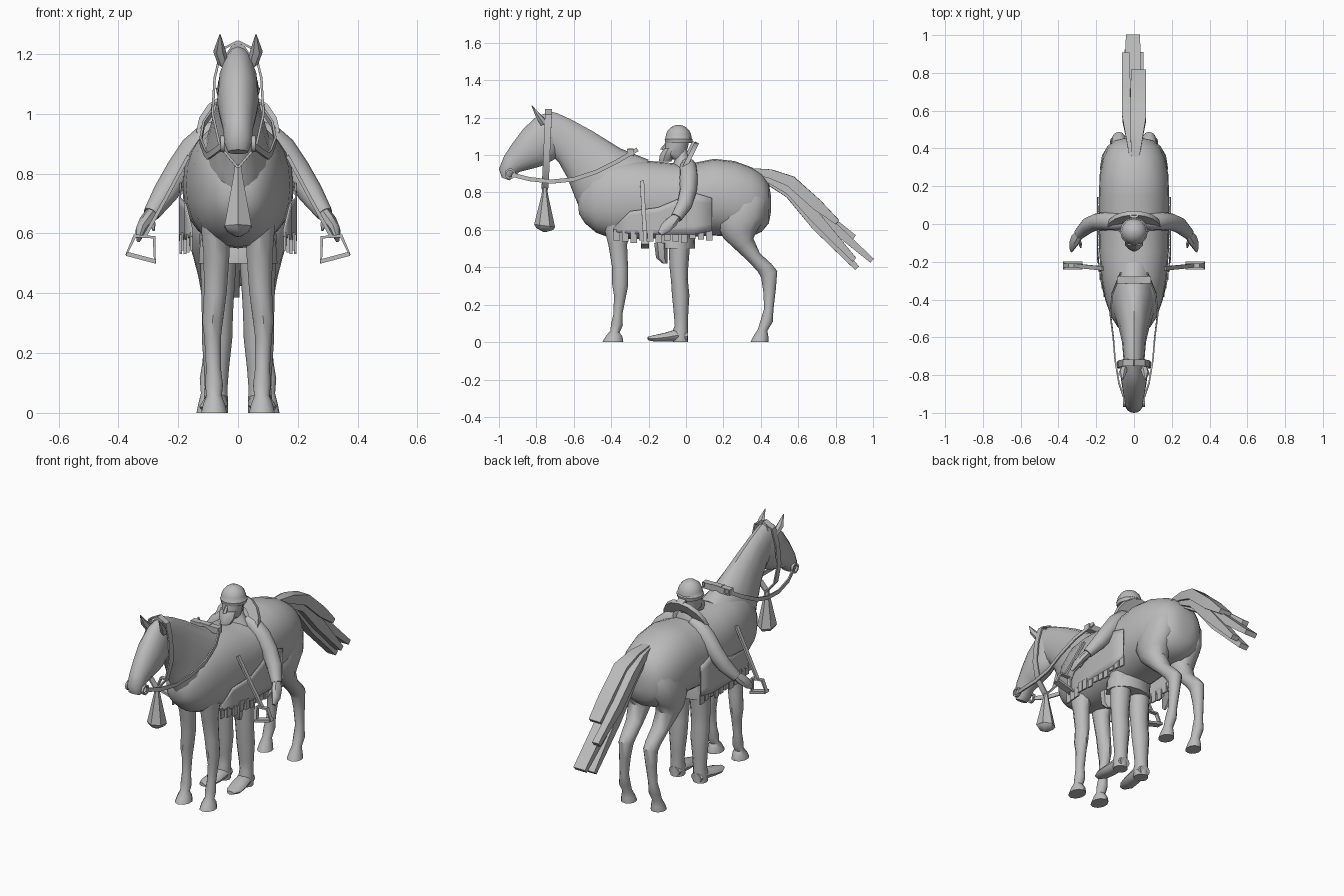
import bpy, bmesh, math
from mathutils import Vector as V

grey = bpy.data.materials.new("plain_grey")
grey.diffuse_color = (0.5, 0.5, 0.5, 1)


def finish(name, bm):
    bmesh.ops.recalc_face_normals(bm, faces=bm.faces)
    me = bpy.data.meshes.new(name)
    bm.to_mesh(me)
    bm.free()
    me.materials.append(grey)
    ob = bpy.data.objects.new(name, me)
    bpy.context.collection.objects.link(ob)
    return ob


def skin(name, rings, n=16, closed=False, turn=0.0, power=1.0):
    """Skin a row of elliptical rings given as (centre, axis a, axis b)."""
    def bend(v):
        return math.copysign(abs(v) ** power, v)
    bm = bmesh.new()
    loops = []
    for c, a, b in rings:
        ang = [turn + 2 * math.pi * i / n for i in range(n)]
        loops.append([bm.verts.new(c + a * bend(math.cos(t)) + b * bend(math.sin(t))) for t in ang])
    pairs = list(zip(loops, loops[1:])) + ([(loops[-1], loops[0])] if closed else [])
    for p, q in pairs:
        for i in range(n):
            j = (i + 1) % n
            bm.faces.new((p[i], p[j], q[j], q[i]))
    if not closed:
        bm.faces.new(loops[0])
        bm.faces.new(loops[-1])
    return finish(name, bm)


def profile(name, rows, n=16, s=1, power=1.0):
    """Rows of (y, z, y, z, half width, x): opposite outline points seen from the side."""
    rings = []
    for y1, z1, y2, z2, w, *x in rows:
        p, q = V((0, y1, z1)), V((0, y2, z2))
        c = (p + q) / 2
        c.x = s * x[0] if x else 0
        rings.append((c, (p - q) / 2, V((w, 0, 0))))
    return skin(name, rings, n, power=power)


def sweep(name, pts, sizes, up=(0, 1, 0), n=4, closed=False):
    """Sweep a section along a path; sizes are (half across, half along up)."""
    pts = [V(p) for p in pts]
    sizes = sizes if isinstance(sizes, list) else [sizes] * len(pts)
    k = 2 ** 0.5 if n == 4 else 1
    rings = []
    for i, p in enumerate(pts):
        if closed:
            t = pts[(i + 1) % len(pts)] - pts[i - 1]
        else:
            t = pts[min(i + 1, len(pts) - 1)] - pts[max(i - 1, 0)]
        a = t.cross(V(up)).normalized()
        b = a.cross(t).normalized()
        rings.append((p, a * sizes[i][0] * k, b * sizes[i][1] * k))
    return skin(name, rings, n, closed, math.pi / 4 if n == 4 else 0)


def box(name, c, size):
    x, y, z = c
    return sweep(name, [(x, y, z - size[2] / 2), (x, y, z + size[2] / 2)],
                 (size[0] / 2, size[1] / 2))


# Horse trunk, neck and head
profile("horse_trunk", [
    (.455, .78, .455, .7, .045), (.443, .845, .443, .635, .1), (.405, .9, .405, .59, .138),
    (.35, .935, .35, .565, .165), (.26, .968, .26, .56, .182),
    (.15, .98, .15, .57, .186), (0, .95, 0, .56, .187),
    (-.15, .965, -.15, .555, .184), (-.28, .975, -.28, .55, .174), (-.4, .97, -.4, .555, .153),
    (-.5, .92, -.48, .585, .122), (-.555, .84, -.54, .635, .085), (-.58, .77, -.572, .685, .045)],
    24, power=.9)
profile("horse_neck", [
    (-.2, .975, -.42, .6, .13), (-.35, 1.035, -.55, .67, .112), (-.5, 1.128, -.592, .77, .082),
    (-.61, 1.188, -.635, .88, .064), (-.69, 1.225, -.68, .96, .058), (-.75, 1.237, -.72, 1.0, .055)])
profile("horse_head", [
    (-.72, 1.235, -.68, 1.03, .05), (-.8, 1.205, -.69, .985, .066), (-.87, 1.14, -.76, .945, .07),
    (-.93, 1.06, -.83, .925, .06), (-.975, .99, -.89, .91, .05), (-1.0, .925, -.92, .88, .046),
    (-.985, .88, -.945, .865, .034)])

for s, side in ((1, "right"), (-1, "left")):
    # Legs of the horse
    profile("front_leg_" + side, [
        (-.46, .74, -.29, .74, .045, .075), (-.44, .62, -.295, .6, .05, .075),
        (-.415, .52, -.315, .52, .045, .072), (-.395, .4, -.31, .4, .04, .076),
        (-.395, .31, -.31, .3, .036, .085), (-.385, .25, -.32, .25, .029, .085),
        (-.388, .15, -.34, .15, .026, .082), (-.4, .1, -.338, .09, .031, .08),
        (-.405, .06, -.355, .05, .027, .08), (-.43, .03, -.34, .03, .038, .08),
        (-.447, 0, -.335, 0, .045, .08)], 10, s)
    profile("hind_leg_" + side, [
        (.24, .85, .4, .85, .045, .09), (.185, .74, .435, .76, .07, .1),
        (.165, .63, .43, .67, .08, .1), (.2, .555, .385, .605, .072, .096),
        (.27, .49, .36, .555, .06, .09), (.335, .43, .395, .475, .049, .083),
        (.385, .375, .455, .42, .042, .08), (.402, .345, .488, .38, .038, .08),
        (.413, .27, .48, .28, .03, .086), (.418, .18, .467, .17, .025, .093),
        (.4, .12, .465, .11, .031, .097), (.385, .07, .435, .06, .027, .097),
        (.36, .03, .44, .03, .036, .097), (.345, 0, .44, 0, .042, .097)], 12, s)
    # Ears, bit ring and reins
    sweep("ear_" + side, [(s * .05, -.76, 1.17), (s * .062, -.79, 1.21), (s * .06, -.825, 1.265)],
          [(.018, .022), (.021, .016), (.002, .002)], n=6)
    ring = [(s * .052, -.94 + .024 * math.cos(t * math.pi / 5), .9 + .024 * math.sin(t * math.pi / 5))
            for t in range(10)]
    sweep("bit_ring_" + side, ring, (.005, .007), (1, 0, 0), closed=True)
    sweep("rein_" + side, [(s * .05, -.93, .895), (s * .08, -.84, .872), (s * .1, -.72, .858),
                           (s * .11, -.6, .87), (s * .125, -.48, .91), (s * .115, -.37, .965),
                           (s * .07, -.26, 1.03)], (.011, .004), (1, 0, 0))
    # Head strap that runs down to the tassel
    sweep("head_strap_" + side, [(0, -.735, 1.242), (s * .055, -.735, 1.215), (s * .078, -.74, 1.12),
                                 (s * .085, -.745, 1.0), (s * .06, -.75, .89), (0, -.755, .82)],
          (.004, .018))

    # Saddle blanket: hugs the flank above, hangs straight below
    def flank(y, z):
        w = .197 - .3 * max(0, -.2 - y) ** 1.2
        return s * w * math.sqrt(1 - (max(0, z - .755) / .235) ** 2)
    bm = bmesh.new()
    rows = []
    for y, lo, hi in ((-.39, .59, .61), (-.3, .58, .7), (-.15, .575, .72), (.04, .575, .8), (.14, .595, .77)):
        zs = [lo + (hi - lo) * i / 5 for i in range(6)]
        rows.append([bm.verts.new((flank(y, z), y, z)) for z in zs])
    for p, q in zip(rows, rows[1:]):
        for i in range(5):
            bm.faces.new((p[i], q[i], q[i + 1], p[i + 1]))
    blanket = finish("saddle_blanket_" + side, bm)
    blanket.modifiers.new("thickness", "SOLIDIFY").thickness = .006
    # Fringe under the blanket
    for i in range(12):
        y = -.37 + i * .045
        box("fringe_" + side, (flank(y, .6) * .97, y, .573 - .006 * (i % 3) + .012 * (i > 8)),
            (.009, .034, .06))

    # Stirrup leather and stirrup
    sweep("stirrup_leather_" + side, [(s * .165, -.235, .86), (s * .24, -.228, .72), (s * .312, -.22, .59)],
          (.006, .011))
    sweep("stirrup_" + side, [(s * .28, -.22, .587), (s * .345, -.22, .592), (s * .372, -.22, .532),
                              (s * .278, -.22, .505)], (.006, .011), closed=True)
    sweep("stirrup_tread_" + side, [(s * .275, -.22, .506), (s * .373, -.22, .532)], (.007, .021))

    # Rider arm and hand
    sweep("rider_arm_" + side, [(s * .05, .012, .955), (s * .09, .012, .935), (s * .145, .015, .88),
                                (s * .195, .012, .81), (s * .243, -.008, .735), (s * .29, -.052, .665)],
          [(.03, .036), (.044, .046), (.05, .05), (.047, .045), (.042, .042), (.028, .031)], n=12)
    sweep("rider_hand_" + side, [(s * .287, -.05, .67), (s * .308, -.08, .64), (s * .325, -.11, .61),
                                 (s * .332, -.14, .58)],
          [(.022, .024), (.023, .034), (.018, .03), (.008, .014)], n=8)
    sweep("rider_thumb_" + side, [(s * .295, -.075, .65), (s * .285, -.105, .63), (s * .282, -.125, .61)],
          [(.011, .011), (.01, .01), (.004, .004)], n=6)
    # Rider leg and boot
    profile("rider_leg_" + side, [
        (-.1, .6, .03, .6, .063, .066), (-.092, .5, .02, .5, .06, .066),
        (-.088, .4, .012, .4, .055, .068), (-.08, .33, .01, .33, .052, .069),
        (-.075, .25, .018, .25, .051, .07), (-.065, .15, .012, .15, .042, .072),
        (-.06, .09, .01, .08, .038, .073), (-.075, .05, .012, .04, .04, .074),
        (-.07, 0, .012, 0, .04, .074)], 12, s)
    sweep("rider_boot_" + side, [(s * .072, .008, .03), (s * .074, -.05, .036), (s * .08, -.11, .026),
                                 (s * .088, -.165, .02), (s * .092, -.203, .02)],
          [(.034, .028), (.041, .034), (.046, .025), (.042, .019), (.02, .01)], (0, 0, 1), 10)

# Tassel under the throat
profile("tassel", [(-.767, .83, -.743, .83, .012), (-.772, .79, -.738, .79, .018),
                   (-.812, .63, -.7, .615, .052), (-.8, .61, -.71, .6, .04),
                   (-.765, .59, -.75, .588, .008)], 6)

# Tail made of overlapping flat locks
locks = [(.022, 0, .042, .81, .64), (-.005, -.025, .042, .995, .435), (-.04, -.02, .022, .9, .56),
         (.025, -.045, .026, .9, .44), (-.02, -.065, .03, .915, .395)]
for x, d, w, ey, ez in locks:
    sweep("tail_lock", [(x * .3, .35, .915 + d * .3), (x * .6, .45, .9 + d * .6), (x, .56, .86 + d),
                        (x, .7, .735 + 1.7 * d), (x * 1.1, ey, ez)],
          [(w * .5, .015), (w * .75, .024), (w, .03), (w, .03), (w * .9, .014)], (0, 0, 1))

# Saddle: front bar, post and arched leaning back
box("saddle_front_bar", (0, -.297, 1.015), (.18, .036, .035))
box("saddle_front_post", (0, -.297, .985), (.06, .034, .1))
arch = [(.11 * math.cos(t * math.pi / 8), -.01 + .055 * math.sin(t * math.pi / 8),
         .93 + .11 * math.sin(t * math.pi / 8)) for t in range(9)]
sweep("saddle_back", arch, (.03, .012), (0, 1, -.5))

# Rider trunk, skirt and hanging pouch
profile("rider_trunk", [(-.11, .6, .03, .6, .1), (-.1, .8, .03, .8, .11),
                        (-.075, .93, .04, .93, .095), (-.06, .98, .02, .98, .05),
                        (-.055, 1.03, .005, 1.03, .035)], 14)
profile("rider_skirt", [(-.15, .5, .048, .5, .135), (-.15, .57, .05, .57, .13), (-.12, .62, .04, .62, .11)], 14)
profile("rider_pouch", [(-.17, .53, -.1, .53, .035, .085), (-.16, .45, -.1, .45, .03, .085),
                        (-.125, .42, -.1, .42, .014, .085)], 6)
# Rider head, beard, nose and scarf
profile("rider_head", [(-.07, .975, .005, .99, .035), (-.115, 1.0, .0, 1.01, .05),
                       (-.112, 1.05, .012, 1.05, .056), (-.105, 1.09, .02, 1.09, .06)], 14)
profile("rider_beard", [(-.145, .965, -.08, .965, .03), (-.14, 1.0, -.06, 1.0, .05),
                        (-.118, 1.035, -.05, 1.035, .05)], 10)
profile("rider_nose", [(-.14, 1.03, -.1, 1.025, .013), (-.11, 1.065, -.09, 1.065, .008)], 6)
sweep("scarf_tail", [(0, -.01, .96), (0, .045, 1.07)], (.022, .012))
# Rider cap: low dome with a rim
rows = [(-.11, 1.065, .032, 1.065, .07), (-.114, 1.085, .036, 1.085, .074)]
for t in range(6):
    r, z = .07 * math.cos(t * .29), 1.09 + .072 * math.sin(t * .29)
    rows.append((-.04 - r, z, -.04 + r, z, r * .98))
profile("rider_cap", rows, 12)

for ob in bpy.data.objects:
    ob.select_set(True)
    bpy.context.view_layer.objects.active = ob
bpy.ops.object.shade_smooth_by_angle(angle=math.radians(40))
